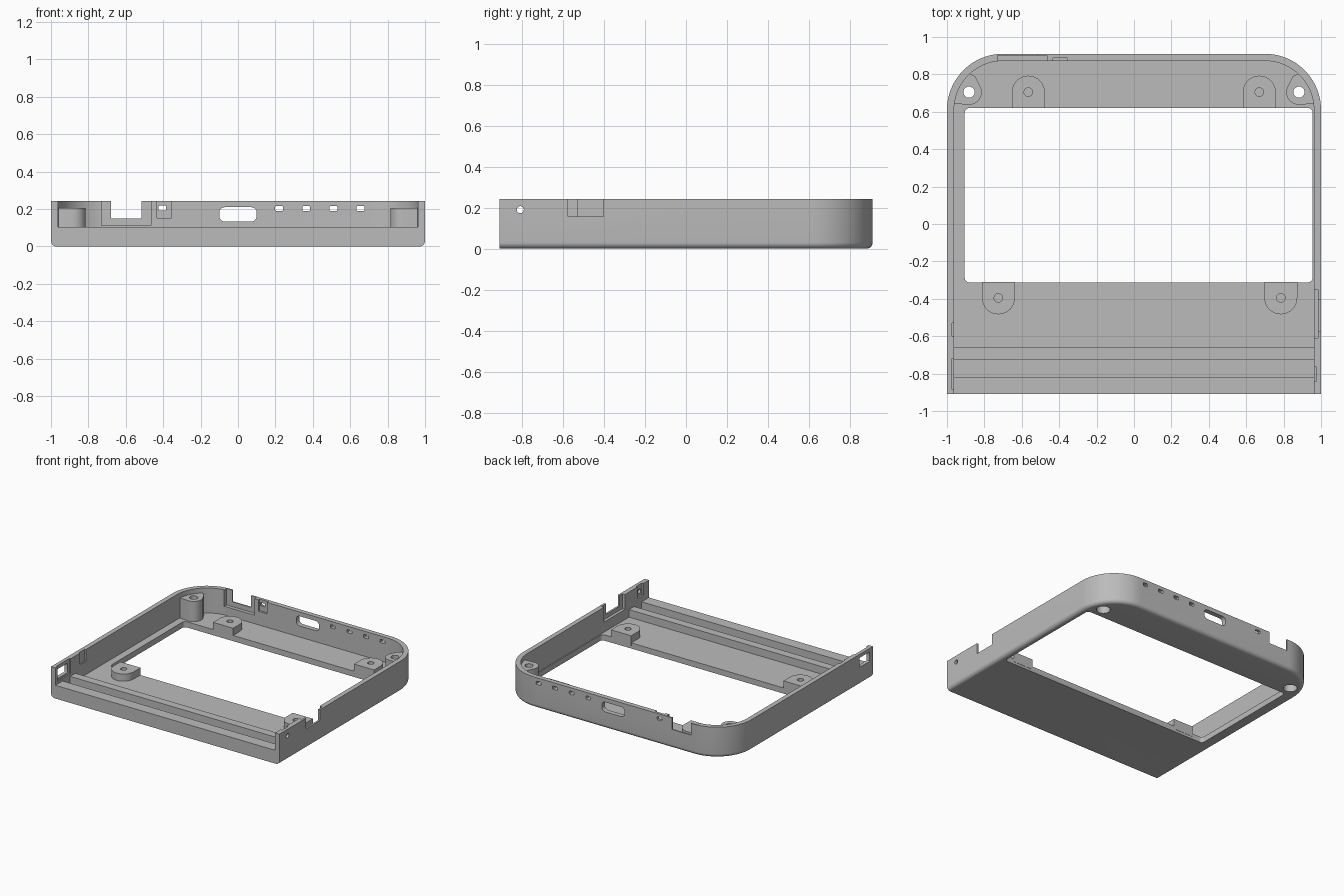
import bpy, bmesh
from math import sin, cos, pi, radians

cube = bpy.data.objects.get("Cube")
if cube:
    bpy.data.objects.remove(cube, do_unlink=True)

grey = bpy.data.materials.new("plain grey")
grey.use_nodes = True
grey.diffuse_color = (0.5, 0.5, 0.5, 1)
grey.node_tree.nodes["Principled BSDF"].inputs["Base Color"].default_value = (0.5, 0.5, 0.5, 1)

TOP, LIP, FLOOR, WALL, R = 0.243, 0.105, 0.045, 0.038, 0.3
W, D = 1.0, 0.91
ABOVE = 0.4


def loft(name, rings):
    """Skin a stack of matching closed rings and cap both ends."""
    bm = bmesh.new()
    loops = [[bm.verts.new(p) for p in ring] for ring in rings]
    n = len(loops[0])
    for a, b in zip(loops, loops[1:]):
        for i in range(n):
            j = (i + 1) % n
            bm.faces.new((a[i], a[j], b[j], b[i]))
    bm.faces.new(loops[0])
    bm.faces.new(loops[-1])
    bmesh.ops.recalc_face_normals(bm, faces=bm.faces)
    mesh = bpy.data.meshes.new(name)
    bm.to_mesh(mesh)
    bm.free()
    mesh.materials.append(grey)
    obj = bpy.data.objects.new(name, mesh)
    bpy.context.collection.objects.link(obj)
    return obj


def prism(name, pts, lo, hi, axis="z"):
    put = {"z": lambda a, b, h: (a, b, h),
           "y": lambda a, b, h: (a, h, b),
           "x": lambda a, b, h: (h, a, b)}[axis]
    return loft(name, [[put(a, b, h) for a, b in pts] for h in (lo, hi)])


def arc(cx, cy, r, start, end, n):
    return [(cx + r * cos(radians(start + (end - start) * i / n)),
             cy + r * sin(radians(start + (end - start) * i / n))) for i in range(n + 1)]


def circle(cx, cy, r, n=32):
    return arc(cx, cy, r, 0, 360, n)[:-1]


def round_rect(x0, x1, y0, y1, r, n=6):
    return (arc(x1 - r, y1 - r, r, 0, 90, n) + arc(x0 + r, y1 - r, r, 90, 180, n)
            + arc(x0 + r, y0 + r, r, 180, 270, n) + arc(x1 - r, y0 + r, r, 270, 360, n))


def outline(d, front=-D):
    """Case outline inset by d, with rounded back corners."""
    return ([(-W + d, front), (W - d, front)]
            + arc(W - R, D - R, R - d, 0, 90, 20)
            + arc(R - W, D - R, R - d, 90, 180, 20))


def combine(target, tool, operation):
    mod = target.modifiers.new("combine", "BOOLEAN")
    mod.operation, mod.object, mod.solver = operation, tool, "EXACT"
    bpy.context.view_layer.objects.active = target
    bpy.ops.object.modifier_apply(modifier=mod.name)
    bpy.data.objects.remove(tool, do_unlink=True)


def cut(pts, lo, hi, axis="z"):
    combine(case, prism("cutter", pts, lo, hi, axis), "DIFFERENCE")


def cut_box(x0, x1, y0, y1, z0, z1=ABOVE):
    cut([(x0, y0), (x1, y0), (x1, y1), (x0, y1)], z0, z1)


# Outer case with a rounded bottom edge
steps = [i * pi / 16 for i in range(9)]
rings = [[(x, y, 0.03 * (1 - cos(t))) for x, y in outline(0.03 * (1 - sin(t)))] for t in steps]
rings.append([(x, y, TOP) for x, y in outline(0)])
case = loft("case", rings)

# Cavity, open front, front groove and screen window
cut(outline(WALL, -1.2), LIP, ABOVE)
cut(outline(WALL, -0.66), FLOOR, ABOVE)
cut_box(WALL - W, W - WALL, -0.82, -0.725, FLOOR)
cut(round_rect(-0.905, 0.955, -0.312, 0.62, 0.025), -0.1, 0.2)

# Screen standoffs, rounded away from the window
for x, y, s in [(-0.565, 0.705, 1), (0.67, 0.705, 1), (-0.725, -0.395, -1), (0.785, -0.395, -1)]:
    edge = y - s * 0.085
    pts = [(x - 0.088, edge), (x + 0.088, edge)]
    pts += [(x + px, y + s * py) for px, py in arc(0, 0, 0.088, 0, 180, 16)]
    combine(case, prism("standoff", pts, 0.02, LIP - 0.003), "UNION")
    cut(circle(x, y, 0.023), 0.03, ABOVE)

# Corner screw posts flared into the wall, with countersunk holes
for s in (-1, 1):
    cx, cy = 0.882, 0.705
    pts = arc(cx, cy, 0.068, 160, 270, 10)
    pts += [(0.975, 0.645), (0.945, 0.75), (0.89, 0.81), (0.85, 0.79)]
    combine(case, prism("post", [(s * x, y) for x, y in pts], 0.02, 0.205), "UNION")
    cut(circle(s * cx, cy, 0.03), -0.1, ABOVE)
    cut(circle(s * cx, cy, 0.05), -0.1, 0.1)

# Back wall: stepped notch, recess and its small port
cut_box(-0.73, -0.465, 0.8, 0.9, 0.112)
cut_box(-0.68, -0.515, 0.8, 1.1, 0.15)
cut_box(-0.433, -0.355, 0.8, 0.888, 0.152)
cut(round_rect(-0.425, -0.385, 0.192, 0.218, 0.006, 3), 0.8, 1.1, "y")

# Back wall: wide port and indicator holes
cut(round_rect(-0.1, 0.1, 0.133, 0.21, 0.03), 0.8, 1.1, "y")
for x in (0.22, 0.365, 0.51, 0.655):
    cut(round_rect(x - 0.021, x + 0.021, 0.19, 0.216, 0.006, 3), 0.8, 1.1, "y")

# Wall at +x: stepped notch, recess and round hole
cut_box(0.9, 0.985, -0.61, -0.35, 0.125)
cut_box(0.9, 1.1, -0.575, -0.403, 0.157)
cut_box(0.9, 0.975, -0.84, -0.765, 0.15)
cut(circle(-0.808, 0.19, 0.017), 0.9, 1.1, "x")

# Wall at -x: shallow recess and rectangular opening
cut_box(-0.972, -0.9, -0.6, -0.53, 0.15)
cut_box(-0.972, -0.9, -0.885, -0.72, 0.125)
cut(round_rect(-0.87, -0.745, 0.14, 0.215, 0.006, 3), -1.1, -0.9, "x")

# Smooth the curved surfaces, keep edges crisp
bpy.ops.object.select_all(action="DESELECT")
case.select_set(True)
bpy.context.view_layer.objects.active = case
bpy.ops.object.shade_smooth_by_angle(angle=radians(30))
